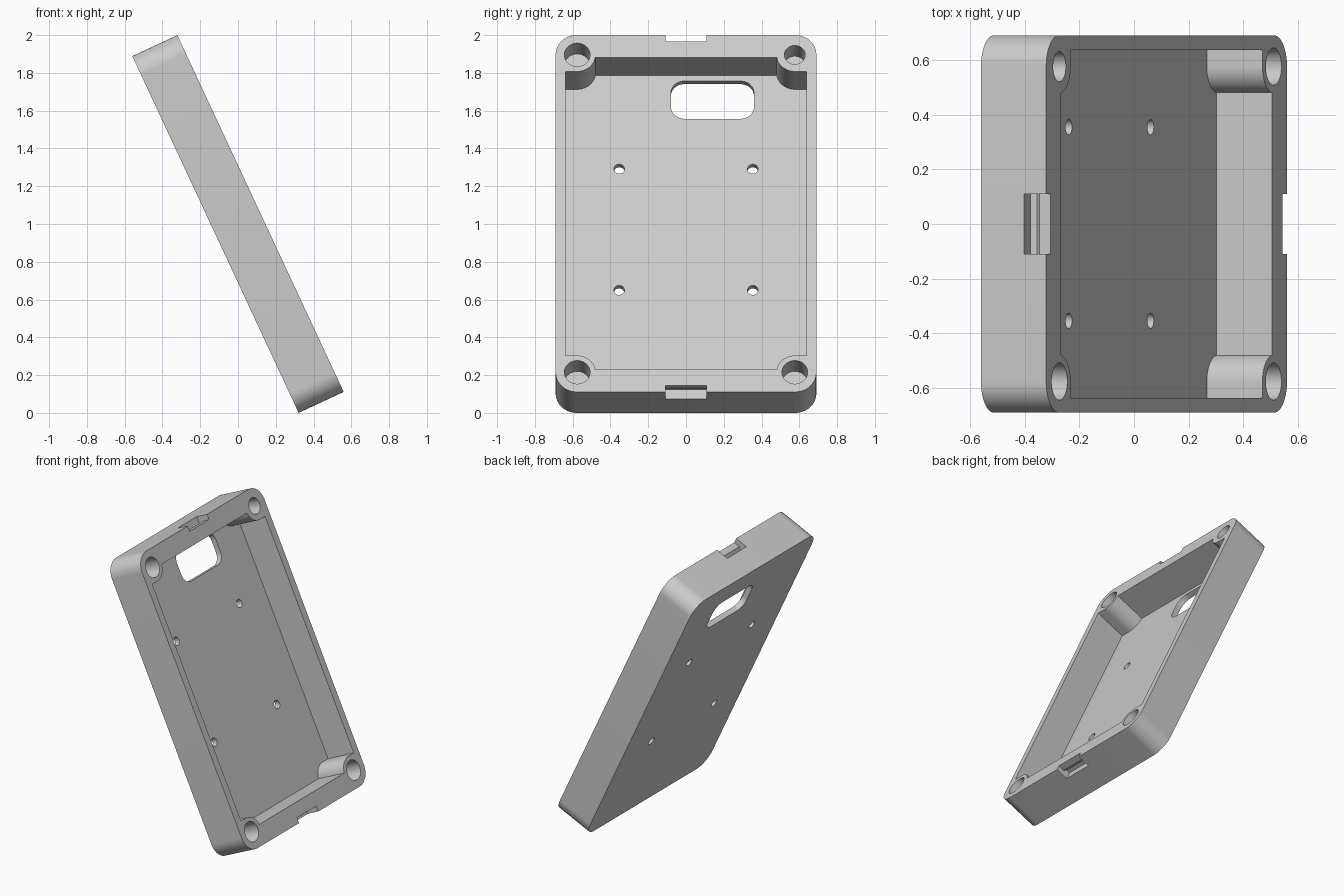
import bpy, bmesh
from math import sin, cos, pi, radians, acos

if "Cube" in bpy.data.objects:
    bpy.data.objects.remove(bpy.data.objects["Cube"], do_unlink=True)

# Local axes: X = case depth (open rim at +X), Y = width, Z = length
D, W, L = 0.1315, 0.69, 1.042
FLOOR = -0.093
HOLE_Y, HOLE_Z = 0.576, 0.927

grey = bpy.data.materials.new("plain grey")
grey.use_nodes = True
colour = (0.6, 0.6, 0.6, 1)
grey.diffuse_color = colour
grey.node_tree.nodes["Principled BSDF"].inputs["Base Color"].default_value = colour


def prism(name, points, offset):
    """Extrude a closed outline of 3D points by an offset."""
    bm = bmesh.new()
    face = bm.faces.new([bm.verts.new(p) for p in points])
    out = bmesh.ops.extrude_face_region(bm, geom=[face])
    verts = [g for g in out["geom"] if isinstance(g, bmesh.types.BMVert)]
    bmesh.ops.translate(bm, verts=verts, vec=offset)
    bmesh.ops.recalc_face_normals(bm, faces=bm.faces)
    mesh = bpy.data.meshes.new(name)
    bm.to_mesh(mesh)
    bm.free()
    mesh.materials.append(grey)
    obj = bpy.data.objects.new(name, mesh)
    bpy.context.collection.objects.link(obj)
    return obj


def plate(name, outline, x0, x1):
    return prism(name, [(x0, y, z) for y, z in outline], (x1 - x0, 0, 0))


def rounded(cy, cz, hy, hz, r, n=12):
    pts = []
    for k, (sy, sz) in enumerate([(1, 1), (-1, 1), (-1, -1), (1, -1)]):
        for i in range(n + 1):
            a = (k + i / n) * pi / 2
            pts.append((cy + sy * (hy - r) + r * cos(a), cz + sz * (hz - r) + r * sin(a)))
    return pts


def circle(cy, cz, r, n=40):
    return [(cy + r * cos(2 * pi * i / n), cz + r * sin(2 * pi * i / n)) for i in range(n)]


def cavity_outline(hy=0.637, hz=0.912, r=0.097, n=14):
    """Rectangle with a round screw boss filling each corner."""
    end = acos((HOLE_Z - hz) / r)
    corner = [(hy, HOLE_Z - r)]
    for i in range(n + 1):
        t = end * i / n
        corner.append((HOLE_Y - r * sin(t), HOLE_Z - r * cos(t)))
    pts = []
    for sy, sz in [(1, 1), (-1, 1), (-1, -1), (1, -1)]:
        part = [(sy * y, sz * z) for y, z in corner]
        pts += part if sy * sz > 0 else part[::-1]
    return pts


# Solid case body
case = plate("case_shell", rounded(0, 0, W, L, 0.112, 16), -D, D)

# Cavity and floor window
cutters = [plate("cavity", cavity_outline(), FLOOR, D + 0.1),
           plate("window", rounded(0.14, 0.768, 0.22, 0.11, 0.07), -D - 0.1, FLOOR + 0.05)]

for sy in (-1, 1):
    for sz in (-1, 1):
        # Blind corner screw holes and small mounting holes through the floor
        r = 0.055 if sy > 0 and sz > 0 else 0.068
        cutters.append(plate("corner_hole", circle(sy * HOLE_Y, sz * HOLE_Z, r), D - 0.135, D + 0.1))
        cutters.append(plate("mount_hole", circle(sy * 0.354, 0.011 + sz * 0.354, 0.028, 24),
                             -D - 0.1, FLOOR + 0.05))

# Latch notches with an undercut groove at both ends
notch = [(D + 0.1, 0.037), (0.087, 0.037), (0.068, 0.057), (0.042, 0.057),
         (0.042, -0.1), (D + 0.1, -0.1)]
for s in (-1, 1):
    cutters.append(prism("latch_notch", [(x, -0.109, s * (L - d)) for x, d in notch], (0, 0.218, 0)))

bpy.context.view_layer.objects.active = case
case.select_set(True)
for cutter in cutters:
    cutter.hide_render = True
    mod = case.modifiers.new(cutter.name, "BOOLEAN")
    mod.operation = "DIFFERENCE"
    mod.solver = "EXACT"
    mod.object = cutter
    bpy.ops.object.modifier_apply(modifier=mod.name)
    bpy.data.objects.remove(cutter, do_unlink=True)

bpy.ops.object.shade_smooth_by_angle(angle=radians(30))

# Lean the finished case back on its lower edge
case.rotation_euler = (0, radians(-25), 0)
case.location = (0, 0, 1)
